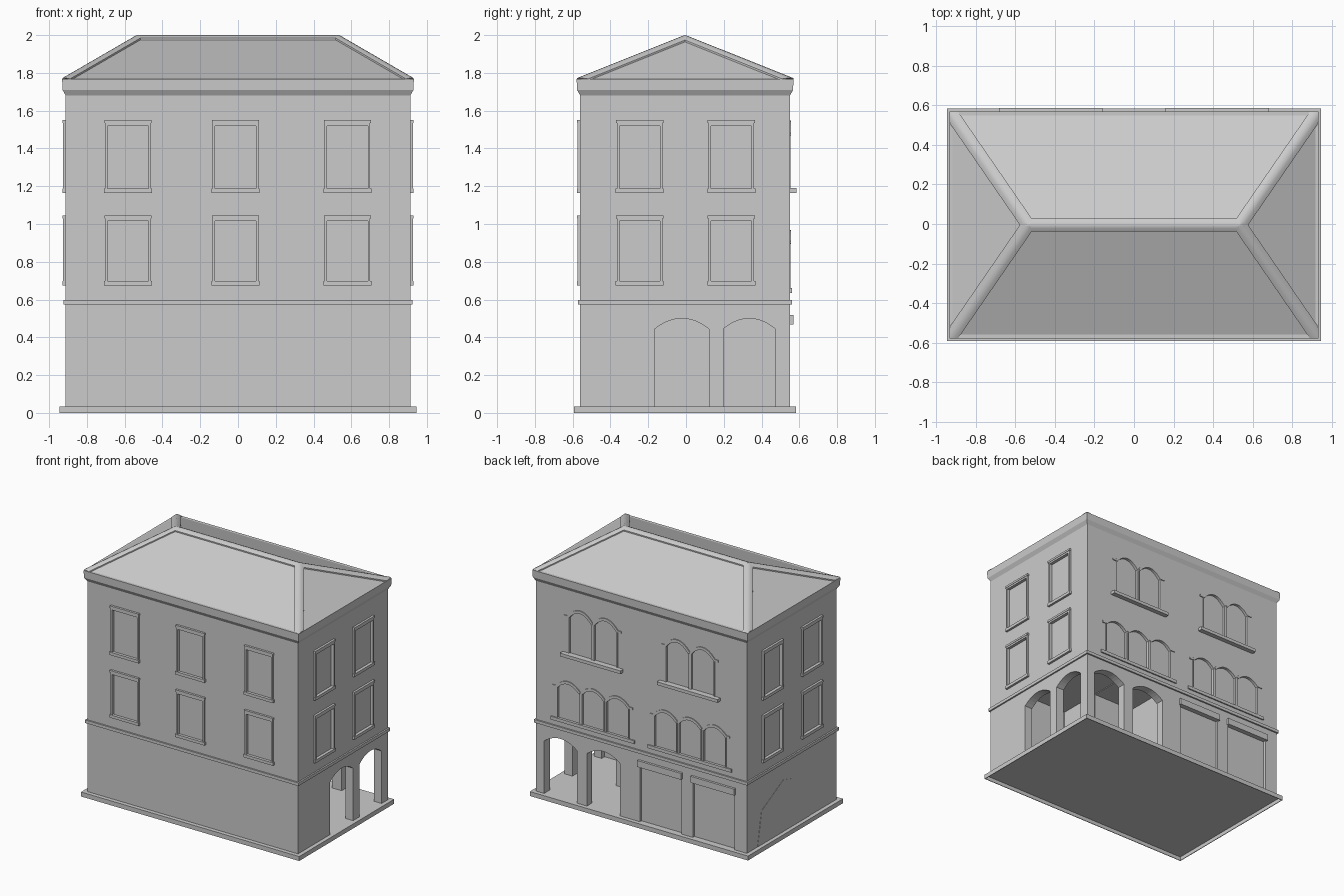
import bpy, bmesh, math
from mathutils import Vector

if "Cube" in bpy.data.objects:
    bpy.data.objects.remove(bpy.data.objects["Cube"])

stone = bpy.data.materials.new("light grey stone")
stone.use_nodes = True
stone.diffuse_color = (0.6, 0.6, 0.6, 1)
stone.node_tree.nodes["Principled BSDF"].inputs["Base Color"].default_value = (0.6, 0.6, 0.6, 1)

X, YF, YB = 0.912, -0.56, 0.55
# Each wall maps (along, up, outward) to a point
WALLS = {
    "front": lambda u, z, d: (u, YF - d, z),
    "back": lambda u, z, d: (u, YB + d, z),
    "right": lambda u, z, d: (X + d, u, z),
    "left": lambda u, z, d: (-X - d, u, z),
}
cutters = bpy.data.collections.new("cutters")
bpy.context.scene.collection.children.link(cutters)


def finish(name, bm, cutter=False):
    bmesh.ops.recalc_face_normals(bm, faces=bm.faces)
    me = bpy.data.meshes.new(name)
    bm.to_mesh(me)
    bm.free()
    me.materials.append(stone)
    ob = bpy.data.objects.new(name, me)
    (cutters if cutter else bpy.context.scene.collection).objects.link(ob)
    ob.hide_render = cutter
    return ob


def loft(name, loops, cutter=False):
    """Join equal loops of points and cap both ends."""
    bm = bmesh.new()
    rows = [[bm.verts.new(p) for p in loop] for loop in loops]
    n = len(rows[0])
    for a, b in zip(rows, rows[1:]):
        for i in range(n):
            j = (i + 1) % n
            bm.faces.new((a[i], a[j], b[j], b[i]))
    bm.faces.new(rows[0])
    bm.faces.new(rows[-1])
    return finish(name, bm, cutter)


def plate(name, wall, pts, d0, d1, cutter=False):
    f = WALLS[wall]
    return loft(name, [[f(u, z, d) for u, z in pts] for d in (d0, d1)], cutter)


def trim(name, wall, outer, inner, d0, d1):
    """Raised band between two open outlines, its ends closed."""
    f = WALLS[wall]
    return loft(name, [[f(*o, d0), f(*o, d1), f(*i, d1), f(*i, d0)]
                       for o, i in zip(outer, inner)])


def rect(u0, u1, z0, z1):
    return [(u0, z0), (u0, z1), (u1, z1), (u1, z0)]


def arch(u, w, z0, spring, top, n=12):
    head = [(u - w / 2 + w * i / n, spring + (top - spring) * (1 - (2 * i / n - 1) ** 2))
            for i in range(n + 1)]
    return [(u - w / 2, z0)] + head + [(u + w / 2, z0)]


def tier(z, e):
    """Outline of the walls grown by e at height z."""
    return [(-X - e, YF - e, z), (X + e, YF - e, z), (X + e, YB + e, z), (-X - e, YB + e, z)]


def box(name, x0, x1, y0, y1, z0, z1, cutter=False):
    return loft(name, [[(x0, y0, z), (x1, y0, z), (x1, y1, z), (x0, y1, z)]
                       for z in (z0, z1)], cutter)


# Main masses; the base is a tray hollowed from below
body = loft("walls", [tier(0.033, 0), tier(1.75, 0)])
loft("base_slab", [tier(0.03, 0.027), tier(0, 0.027), tier(0, 0.032), tier(0.035, 0.032)])
loft("belt_course", [tier(0.573, 0.012), tier(0.597, 0.012)])
loft("cornice", [tier(1.68, 0), tier(1.71, 0.017), tier(1.767, 0.019)])

# Square windows on three walls
for wall, centres in (("front", (-0.582, -0.013, 0.579)),
                      ("right", (-0.245, 0.24)), ("left", (-0.245, 0.24))):
    for u in centres:
        for z in (0.675, 1.165):
            top = z + (0.37 if z < 1 else 0.385)
            outer, inner = (rect(u - w, u + w, z + 0.02, top - k)
                            for w, k in ((0.121, 0), (0.108, 0.03)))
            trim("window_frame", wall, outer, inner, -0.012, 0.014)
            plate("window_head", wall, rect(u - 0.125, u + 0.125, top - 0.016, top), -0.005, 0.017)
            plate("window_sill", wall, rect(u - 0.127, u + 0.127, z, z + 0.023), -0.005, 0.017)
            plate("window_recess", wall, rect(u - 0.109, u + 0.109, z + 0.02, top - 0.015),
                  -0.01, 0.05, True)

# Arched window groups on the back wall
for side in (-1, 1):
    for count, mid, gap, sill, spring, top, half, reach in (
            (3, 0.42, 0.213, 0.635, 0.895, 0.945, 0.362, 0.01),
            (2, 0.42, 0.22, 1.165, 1.465, 1.525, 0.262, 0.036)):
        plate("arched_window_sill", "back",
              rect(side * mid - half, side * mid + half, sill, sill + 0.025), -0.01, reach)
        for i in range(count):
            u = side * mid + (i - (count - 1) / 2) * gap
            w = gap - 0.026
            shape = arch(u, w, sill + 0.02, spring, top)
            plate("arched_window_recess", "back", shape, -0.015, 0.05, True)
            trim("arched_window_hood", "back", arch(u, gap, spring - 0.01, spring + 0.015, top + 0.022)[1:-1],
                 shape[1:-1], -0.005, 0.007)
            trim("arched_window_jamb", "back", arch(u, w + 0.018, sill + 0.02, spring, top + 0.01),
                 shape, -0.005, 0.003)
        for s in (-1, 1):
            e = side * mid + s * (count * gap / 2 + 0.01)
            plate("hood_ear", "back", rect(e - 0.018, e + 0.018, spring + 0.002, spring + 0.016), -0.005, 0.007)

# Shuttered shop doors
for u in (-0.165, -0.625):
    plate("shop_recess", "back", rect(u - 0.18, u + 0.18, 0.0, 0.48), -0.02, 0.05, True)
    plate("shutter_housing", "back", rect(u - 0.19, u + 0.19, 0.468, 0.518), -0.02, 0.018)

# Corner arcade with open arches on two walls
box("arcade_side_room", 0.5, 0.845, -0.2, 0.48, -0.1, 0.56, True)
box("arcade_back_room", 0.15, 0.84, 0.15, 0.485, -0.1, 0.555, True)
for wall, u, w in (("right", -0.022, 0.285), ("right", 0.335, 0.275),
                   ("back", 0.7, 0.285), ("back", 0.33, 0.285)):
    plate("arcade_arch", wall, arch(u, w, -0.05, 0.445, 0.5), -0.12, 0.05, True)

# Plaster patch low on the left wall
plate("plaster_patch", "left", [(0.42, 0.03), (0.37, 0.3), (0.1, 0.44), (0, 0.41), (-0.08, 0.36),
                                (-0.09, 0.3), (-0.19, 0.2), (-0.22, 0.03)], -0.01, 0.002)

# Cut all openings
mod = body.modifiers.new("openings", "BOOLEAN")
mod.operand_type = "COLLECTION"
mod.collection = cutters
mod.solver = "EXACT"
bpy.context.view_layer.objects.active = body
body.select_set(True)
bpy.ops.object.modifier_apply(modifier=mod.name)
for ob in list(cutters.objects):
    bpy.data.objects.remove(ob)
bpy.data.collections.remove(cutters)

# Hipped roof planes
eave = [Vector(p) for p in tier(1.759, 0.018)]
ends = [Vector((s * 0.535, -0.005, 1.988)) for s in (-1, 1)]
bm = bmesh.new()
a, b, c, d = [bm.verts.new(p) for p in eave]
l, r = [bm.verts.new(p) for p in ends]
for face in ((a, b, r, l), (b, c, r), (c, d, l, r), (d, a, l), (d, c, b, a)):
    bm.faces.new(face)
finish("roof", bm)

# Broad, softly crowned caps that follow the roof planes along ridge and hips
RAISE, HALF = 0.012, 0.034


def roof_cap(name, sections):
    """Each section is left edge, crown, right edge on the roof planes."""
    loops = []
    for left, crown, right in sections:
        up = Vector((0, 0, RAISE))
        loops.append([left - up, left + up * 0.8, left.lerp(crown, 0.5) + up * 1.1, crown + up,
                      right.lerp(crown, 0.5) + up * 1.1, right + up * 0.8, right - up])
    ob = loft(name, loops)
    bpy.ops.object.select_all(action="DESELECT")
    ob.select_set(True)
    bpy.context.view_layer.objects.active = ob
    bpy.ops.object.shade_smooth_by_angle(angle=math.radians(40))


rise = ends[0].z - eave[0].z
slope_long = rise / (YB - ends[0].y + 0.018)
slope_end = rise / (X + 0.018 - ends[1].x)
side = Vector((0, HALF, 0))
fall = Vector((0, 0, HALF * slope_long))
roof_cap("ridge_cap", [(p - side - fall, p, p + side - fall) for p in ends])

for corner, top in zip(eave, (ends[0], ends[1], ends[1], ends[0])):
    run = (top - corner).to_2d()
    sx, sy = math.copysign(1, run.x), math.copysign(1, run.y)
    tx, ty = abs(run.x) / run.length, abs(run.y) / run.length
    low = (corner + Vector((sx * HALF / ty, 0, 0)), corner,
           corner + Vector((0, sy * HALF / tx, 0)))
    high = (top + Vector((sx * ty, -sy * tx, -tx * slope_long)) * HALF, top,
            top + Vector((-sx * ty, sy * tx, -ty * slope_end)) * HALF)
    roof_cap("hip_cap", [low, high])
